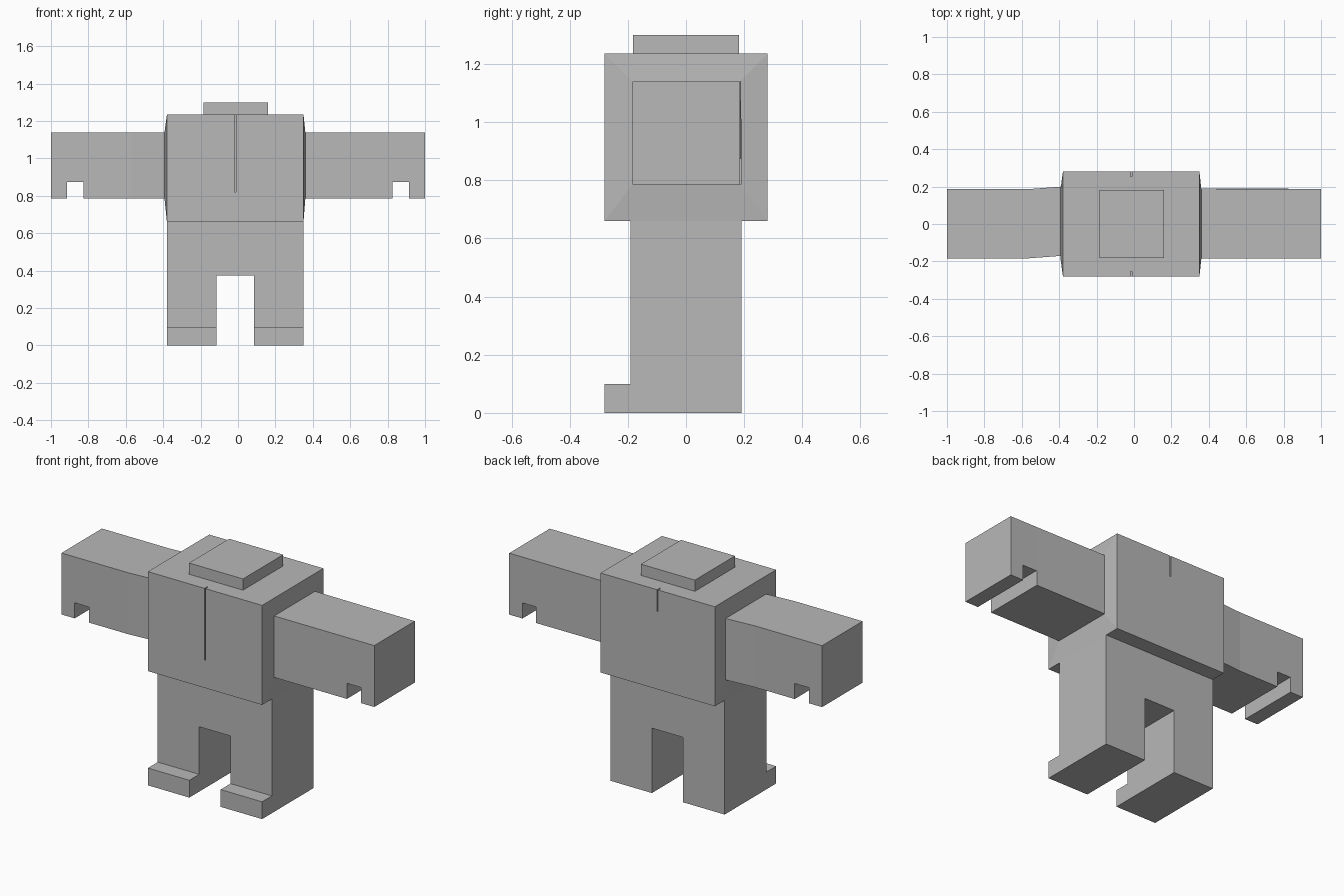
import bpy, bmesh
from mathutils import Vector

if "Cube" in bpy.data.objects:
    bpy.data.objects.remove(bpy.data.objects["Cube"])

grey = bpy.data.materials.new("plain_grey")
grey.diffuse_color = (0.48, 0.48, 0.48, 1)
grey.use_nodes = True
grey.node_tree.nodes["Principled BSDF"].inputs["Base Color"].default_value = grey.diffuse_color

CX = -0.015                  # body centre line
ARM_LOW, ARM_TOP = 0.785, 1.14


def finish(name, bm):
    bmesh.ops.recalc_face_normals(bm, faces=bm.faces[:])
    me = bpy.data.meshes.new(name)
    bm.to_mesh(me)
    bm.free()
    me.materials.append(grey)
    ob = bpy.data.objects.new(name, me)
    bpy.context.collection.objects.link(ob)
    return ob


def box_bm(x0, x1, y0, y1, z0, z1):
    bm = bmesh.new()
    bmesh.ops.create_cube(bm, size=1)
    for v in bm.verts:
        v.co = ((x0 + x1) / 2 + v.co.x * (x1 - x0),
                (y0 + y1) / 2 + v.co.y * (y1 - y0),
                (z0 + z1) / 2 + v.co.z * (z1 - z0))
    return bm


def extrude_profile(points, y0, y1):
    """Prism from an x-z outline."""
    bm = bmesh.new()
    face = bm.faces.new([bm.verts.new((x, y0, z)) for x, z in points])
    moved = bmesh.ops.extrude_face_region(bm, geom=[face])["geom"]
    for v in moved:
        if isinstance(v, bmesh.types.BMVert):
            v.co.y = y1
    bmesh.ops.recalc_face_normals(bm, faces=bm.faces[:])
    return bm


def cut(bm, co, no):
    bmesh.ops.bisect_plane(bm, geom=bm.verts[:] + bm.edges[:] + bm.faces[:],
                           plane_co=co, plane_no=no)


# Torso: box whose sides rise gently towards the arm roots
bm = box_bm(-0.38, 0.35, -0.28, 0.28, 0.66, 1.235)
sides = [f for f in bm.faces if abs(f.normal.x) > 0.9]
bmesh.ops.inset_individual(bm, faces=sides, thickness=0.05)
for f in sides:
    mid = f.calc_center_median()
    for v in f.verts:
        v.co = Vector((0.36 if mid.x > 0 else -0.393,
                       0.185 if v.co.y > 0 else -0.185,
                       ARM_TOP if v.co.z > mid.z else ARM_LOW))
torso = finish("torso", bm)

# Thin seams on the chest and the back
for name, y0, y1, low in (("chest_seam_cutter", -0.3, -0.255, 0.82),
                          ("back_seam_cutter", 0.255, 0.3, 1.11)):
    cutter = finish(name, box_bm(CX - 0.003, CX + 0.003, y0, y1, low, 1.26))
    cutter.hide_render = True
    cutter.hide_viewport = True
    mod = torso.modifiers.new(name, "BOOLEAN")
    mod.operation = "DIFFERENCE"
    mod.solver = "EXACT"
    mod.object = cutter

# Neck block
finish("neck", box_bm(-0.185, 0.16, -0.183, 0.183, 1.235, 1.3))

# Hips and legs, with feet pulled forward from the lower front faces
bm = extrude_profile([(-0.38, 0), (-0.115, 0), (-0.115, 0.375), (0.085, 0.375),
                      (0.085, 0), (0.35, 0), (0.35, 0.66), (-0.38, 0.66)],
                     -0.19, 0.19)
cut(bm, (0, 0, 0.1), (0, 0, 1))
toes = [f for f in bm.faces
        if f.normal.y < -0.9 and f.calc_center_median().z < 0.1]
for v in bmesh.ops.extrude_face_region(bm, geom=toes)["geom"]:
    if isinstance(v, bmesh.types.BMVert):
        v.co.y = -0.28
finish("legs", bm)

# Arms with a notch under each hand
for s, name, root in ((1, "right_arm", 0.355), (-1, "left_arm", 0.385)):
    outline = [(root, ARM_LOW), (0.825, ARM_LOW), (0.825, 0.875),
               (0.915, 0.875), (0.915, ARM_LOW), (1, ARM_LOW),
               (1, ARM_TOP), (root, ARM_TOP)]
    bm = extrude_profile([(s * x, z) for x, z in outline], -0.184, 0.186)
    cut(bm, (s * (0.826 if s > 0 else 0.57), 0, 0), (1, 0, 0))
    for v in bm.verts:
        if s < 0 and v.co.x > -0.4:          # shoulder skewed backwards
            v.co.y += 0.014
        if s > 0 and 0.8 < v.co.x < 0.8255 and v.co.y > 0:  # wrist step
            v.co.y += 0.005
        if s > 0 and v.co.x < 0.4 and v.co.y > 0:
            v.co.y += 0.003
    finish(name, bm)
